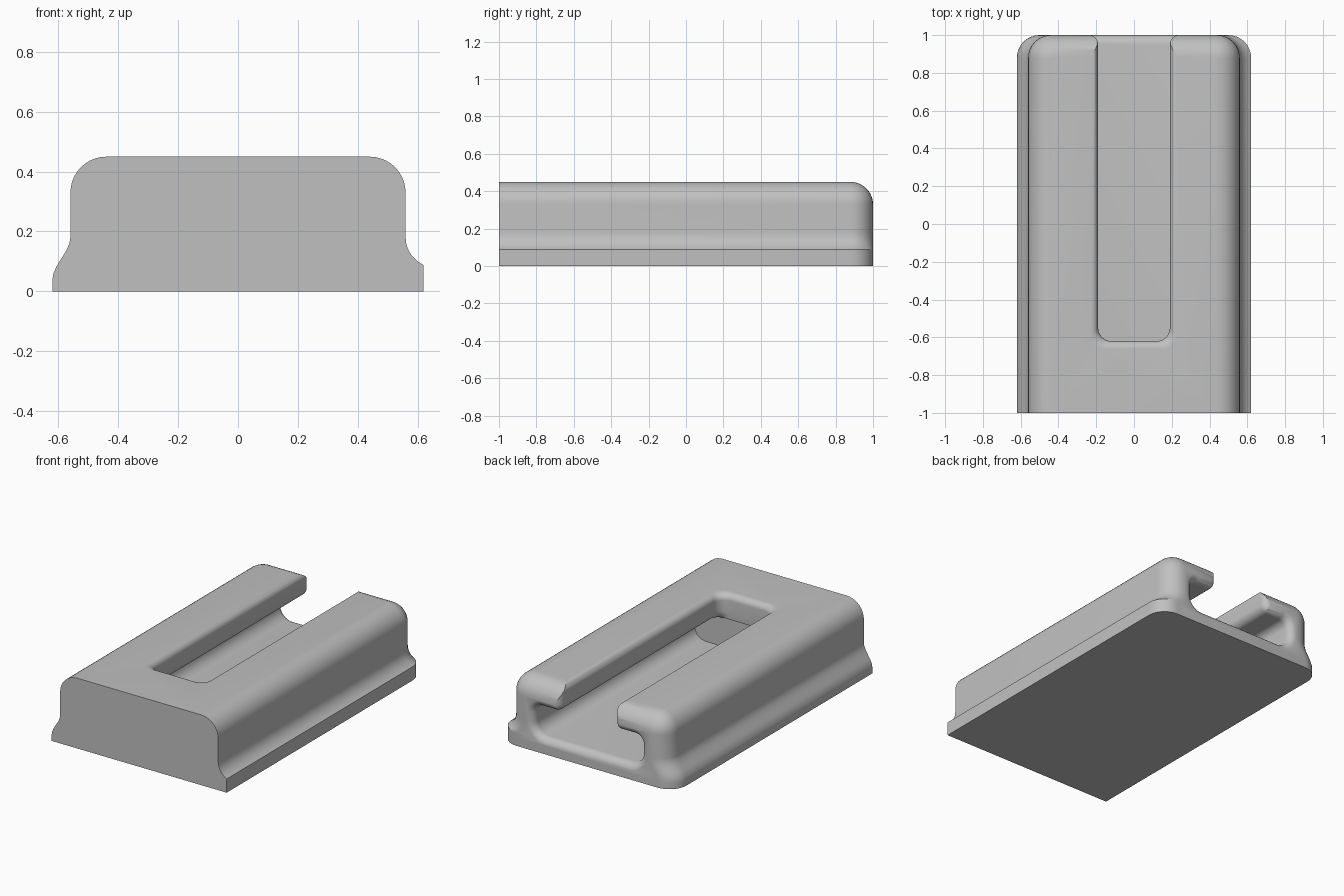
import bpy, bmesh
from math import sin, cos, pi, sqrt

cube = bpy.data.objects.get("Cube")
if cube:
    bpy.data.objects.remove(cube, do_unlink=True)

grey = bpy.data.materials.new("plain grey")
grey.use_nodes = True
colour = (0.53, 0.53, 0.53, 1)
grey.diffuse_color = colour
grey.node_tree.nodes["Principled BSDF"].inputs["Base Color"].default_value = colour


def loft(name, rings):
    """Skin a stack of matching rings and cap both ends."""
    bm = bmesh.new()
    loops = [[bm.verts.new(p) for p in ring] for ring in rings]
    n = len(loops[0])
    for a, b in zip(loops, loops[1:]):
        for i in range(n):
            j = (i + 1) % n
            bm.faces.new((a[i], a[j], b[j], b[i]))
    bm.faces.new(loops[0])
    bm.faces.new(loops[-1])
    bmesh.ops.recalc_face_normals(bm, faces=bm.faces)
    mesh = bpy.data.meshes.new(name)
    bm.to_mesh(mesh)
    bm.free()
    mesh.materials.append(grey)
    obj = bpy.data.objects.new(name, mesh)
    bpy.context.collection.objects.link(obj)
    return obj


def arc(cx, cy, r, start, end, steps=8):
    """Points on a circle, angles in quarter turns."""
    angles = [(start + (end - start) * i / steps) * pi / 2 for i in range(steps + 1)]
    return [(cx + r * cos(a), cy + r * sin(a)) for a in angles]


# Body: plan outlines stacked in height, with flared foot and rounded shoulders
def right_width(z):
    if z <= 0.08:
        return 0.62
    return min(0.62, 0.66 - sqrt(0.01 - (0.18 - min(z, 0.18)) ** 2))


def left_width(z):
    t = min(1, max(0, (z - 0.04) / 0.14))
    return 0.62 - 0.06 * t * t * (3 - 2 * t)


def body_ring(z, inset=0):
    r = 0.12 - inset * 0.95
    right, left, back = right_width(z) - inset, left_width(z) - inset, 1 - inset
    plan = [(right, -1)] + arc(right - r, back - r, r, 0, 1)
    plan += arc(r - left, back - r, r, 1, 2) + [(-left, -1)]
    return [(x, y, z) for x, y in plan]


heights = [0, 0.04, 0.06, 0.08, 0.088, 0.1, 0.12, 0.14, 0.16, 0.18]
rings = [body_ring(z) for z in heights]
rings += [body_ring(z, 0.12 - x) for x, z in arc(0, 0.33, 0.12, 0, 1, 10)]
body = loft("slotted_body", rings)


# Wide lower channel: rounded sections along y, opening out at the back
def channel_ring(y, d):
    w, low, high = 0.38 + d, 0.10 - d, 0.29 + d
    rl, rh = 0.08 + d, 0.05 + d
    half = arc(w - rl, low + rl, rl, -1, 0) + arc(w - rh, high - rh, rh, 0, 1)
    section = half + [(-x, z) for x, z in reversed(half)]
    return [(x, y, z) for x, z in section]


FLARE = 0.05
rings = [channel_ring(-0.63, 0)]
rings += [channel_ring(0.951 + y, FLARE - x) for x, y in arc(0, 0, FLARE, 0, 1)]
rings += [channel_ring(1.1, FLARE)]
channel = loft("channel_cutter", rings)


# Narrow upper slot: plan outlines stacked in height, soft rim and lip
def slot_ring(z, d):
    w, front, r = 0.19 + d, -0.62 - max(0, d if z > 0.37 else 0), 0.07
    half = arc(w - r, front + r, r, -1, 0, 6)
    half += [(w + FLARE - x, 0.951 + y) for x, y in arc(0, 0, FLARE, 0, 1)]
    half += [(w + FLARE, 1.1)]
    plan = half + [(-x, y) for x, y in reversed(half)]
    return [(x, y, z) for x, y in plan]


rings = [slot_ring(0.2, 0.05)]
rings += [slot_ring(0.34 - z, 0.05 - x) for x, z in arc(0, 0, 0.05, 1, 0)]
rings += [slot_ring(0.41 + z, 0.04 - x) for x, z in arc(0, 0, 0.04, 0, 1)]
rings += [slot_ring(0.5, 0.04)]
slot = loft("slot_cutter", rings)

# Cut the channel and slot out of the body
bpy.ops.object.select_all(action="DESELECT")
body.select_set(True)
bpy.context.view_layer.objects.active = body
for cutter in (channel, slot):
    cut = body.modifiers.new(cutter.name, "BOOLEAN")
    cut.operation, cut.solver, cut.object = "DIFFERENCE", "EXACT", cutter
    bpy.ops.object.modifier_apply(modifier=cut.name)
    bpy.data.objects.remove(cutter, do_unlink=True)

bpy.ops.object.shade_smooth_by_angle(angle=0.6)
